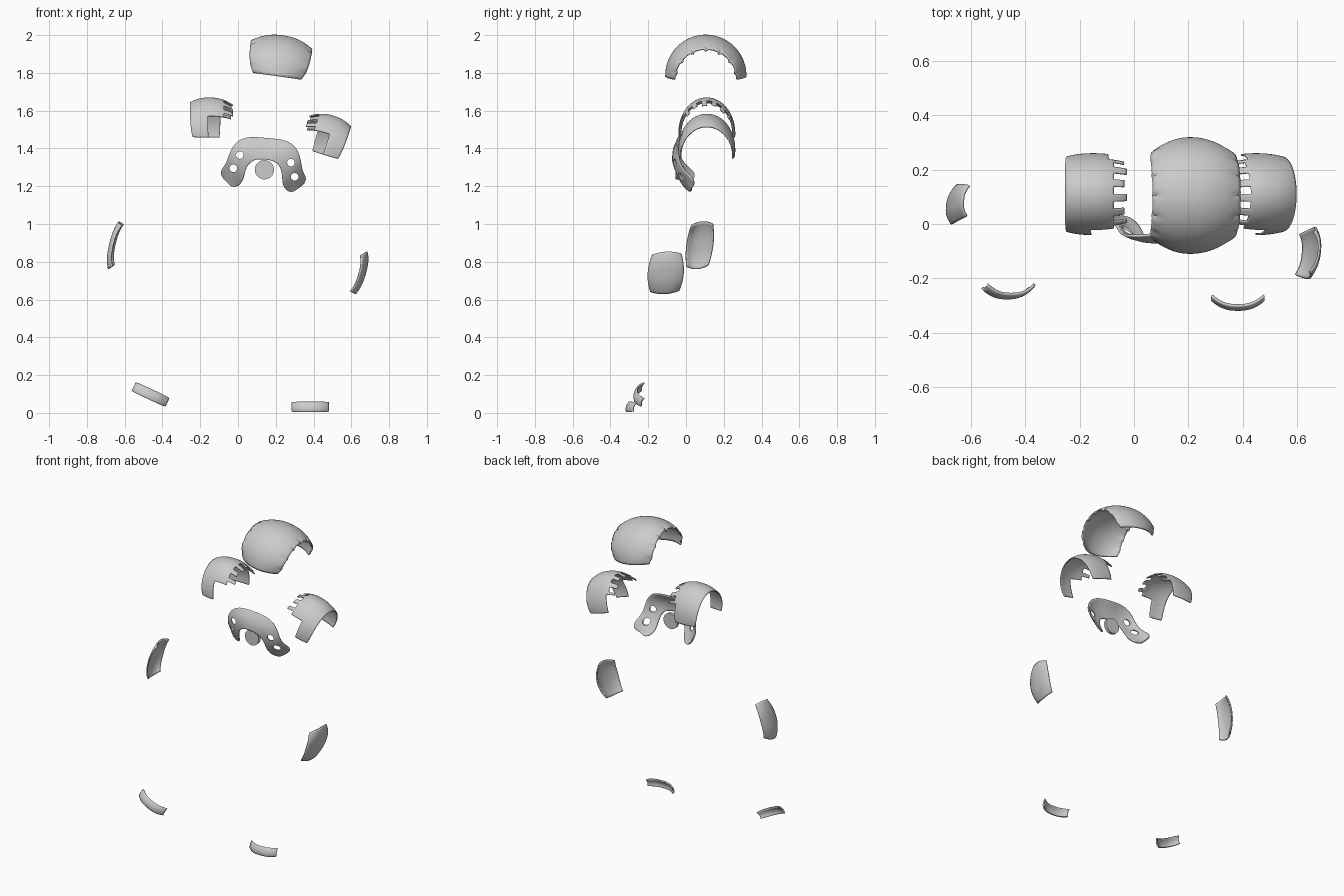
import bpy, bmesh
from math import sin, cos, pi, radians
from mathutils import Vector, Matrix

if "Cube" in bpy.data.objects:
    bpy.data.objects.remove(bpy.data.objects["Cube"])


def sheet(name, f, nu, nv, thick, loc=(0, 0, 0), tilt=0, keep=None, subsurf=0):
    """Curved plate from f(u, v), u and v in -1..1, thickened and smooth shaded."""
    bm = bmesh.new()
    P = [[bm.verts.new(f(2 * i / nu - 1, 2 * j / nv - 1)) for j in range(nv + 1)]
         for i in range(nu + 1)]
    for i in range(nu):
        for j in range(nv):
            if keep is None or keep((2 * i + 1) / nu - 1, (2 * j + 1) / nv - 1):
                bm.faces.new((P[i][j], P[i + 1][j], P[i + 1][j + 1], P[i][j + 1]))
    loose = [v for v in bm.verts if not v.link_faces]
    bmesh.ops.delete(bm, geom=loose, context='VERTS')
    bmesh.ops.recalc_face_normals(bm, faces=bm.faces)
    me = bpy.data.meshes.new(name)
    bm.to_mesh(me)
    bm.free()
    ob = bpy.data.objects.new(name, me)
    bpy.context.collection.objects.link(ob)
    ob.location = loc
    ob.rotation_euler = (0, radians(tilt), 0)
    if subsurf:
        s = ob.modifiers.new("smooth", 'SUBSURF')
        s.levels = s.render_levels = subsurf
    m = ob.modifiers.new("thickness", 'SOLIDIFY')
    m.thickness = thick
    m.offset = 0
    bpy.ops.object.select_all(action='DESELECT')
    ob.select_set(True)
    bpy.context.view_layer.objects.active = ob
    bpy.ops.object.shade_smooth_by_angle(angle=radians(40))
    return ob


# Top shell: barrel-shaped arch with rounded lower corners and small edge dents
def top_shell(u, v):
    a = radians(90 + 91 * v)
    dent = 0.012 * max(0, abs(u) - 0.75) / 0.25 * max(0, cos(v * 22)) ** 6
    r = 0.211 - 0.048 * abs(u) ** 2.2 - dent
    w = 0.162 * (1 - 0.22 * abs(v) ** 5)
    return (u * w, -cos(a) * r, sin(a) * r)


sheet("top_shell", top_shell, 28, 48, 0.008, (0.208, 0.105, 1.786), 8)


# Shoulder pads: arched shells, ragged tabs on the inner edge, front inner corner cut out
def pad(name, side, loc, tilt):
    def f(u, v):
        a = radians(90 + 97 * v)
        s = 1 - 0.17 * abs(u + 0.1) ** 2.2
        w = 0.113 * (1 - 0.12 * abs(v) ** 6)
        return (-side * u * w, -cos(a) * 0.148 * (0.45 + 0.55 * s), sin(a) * 0.187 * s)

    def keep(u, v):
        a = 90 + 97 * v
        if a < 28 and u > -0.15:
            return False
        if a > 152 and u > 0.45:
            return False
        if 0.58 < u < 0.9:
            return int((a + 8) / 11) % 2 == 0
        if u >= 0.9:
            return int((a + 8) / 11) % 4 == 0
        return True
    sheet(name, f, 24, 70, 0.006, loc, tilt, keep)


pad("left_shoulder_pad", -1, (-0.14, 0.11, 1.48), 0)
pad("right_shoulder_pad", 1, (0.44, 0.11, 1.395), 18)

# Collar: arched yoke given as inner and outer edge points (x, y, z) on one half
INNER = [(0, -.07, .045), (.05, -.07, .037), (.085, -.062, .008), (.10, -.045, -.04),
         (.105, -.02, -.088), (.125, .01, -.118), (.16, .03, -.13)]
OUTER = [(0, -.03, .155), (.10, -.04, .15), (.165, -.045, .108), (.19, -.04, .04),
         (.20, -.01, -.015), (.23, .035, -.053), (.215, .05, -.085)]


def collar(u, v):
    k = round(u * 6)
    t = (v + 1) / 2
    p = Vector(INNER[abs(k)]).lerp(Vector(OUTER[abs(k)]), t)
    p.y -= 0.015 * (1 - v * v)
    return (p.x * (1 if k >= 0 else -1), p.y, p.z + 0.08 * p.x)


yoke_loc = (0.138, 0, 1.298)
yoke = sheet("collar", collar, 12, 2, 0.008, yoke_loc, 5, subsurf=3)


def cylinder(name, loc, r, depth):
    bpy.ops.mesh.primitive_cylinder_add(vertices=32, radius=r, depth=depth, location=loc,
                                        rotation=(pi / 2, 0, 0))
    ob = bpy.context.object
    ob.name = name
    return ob


# Round holes through the collar
holes = [(0.01, 1.365), (-0.025, 1.295), (0.28, 1.325), (0.30, 1.25)]
for i, (x, z) in enumerate(holes):
    c = cylinder("collar_hole_cutter", (x, 0, z), 0.02, 0.5)
    c.hide_render = True
    c.hide_viewport = False
    c.display_type = 'WIRE'
    b = yoke.modifiers.new("hole", 'BOOLEAN')
    b.operation = 'DIFFERENCE'
    b.object = c

# Round disc within the collar
disc = cylinder("chest_disc", (0.14, -0.045, 1.287), 0.051, 0.02)
bpy.ops.object.shade_smooth_by_angle(angle=radians(40))


# Forearm plates: rounded rectangles bulging outwards
def arm_plate(name, loc, h, w, bulge):
    h, w = Vector(h) / 2, Vector(w) / 2

    def f(u, v):
        a = u * (1 - 0.2 * v * v)
        b = v * (1 - 0.13 * u * u)
        d = bulge * (1 - 0.55 * abs(u) ** 2.5 - 0.55 * abs(v) ** 2.5)
        return w * a + h * b + Vector((d, 0, 0))
    sheet(name, f, 18, 22, 0.008, loc)


arm_plate("left_arm_plate", (-0.639, 0.073, 0.887), (0.055, 0.028, 0.25), (0.012, 0.14, 0.01), -0.04)
arm_plate("right_arm_plate", (0.633, -0.107, 0.742), (0.06, 0.012, 0.222), (0.02, 0.188, 0.008), 0.04)


# Foot strips: short curved bands
def foot_strip(name, loc, tilt):
    def f(u, v):
        b = v * (1 - 0.12 * abs(u) ** 6)
        return (0.096 * u, 0.036 * abs(u) ** 2.5 + 0.007 * v + 0.008 * v * v, 0.026 * b)
    sheet(name, f, 24, 8, 0.009, loc, tilt)


foot_strip("left_foot_strip", (-0.463, -0.272, 0.097), 25)
foot_strip("right_foot_strip", (0.383, -0.314, 0.031), 0)
